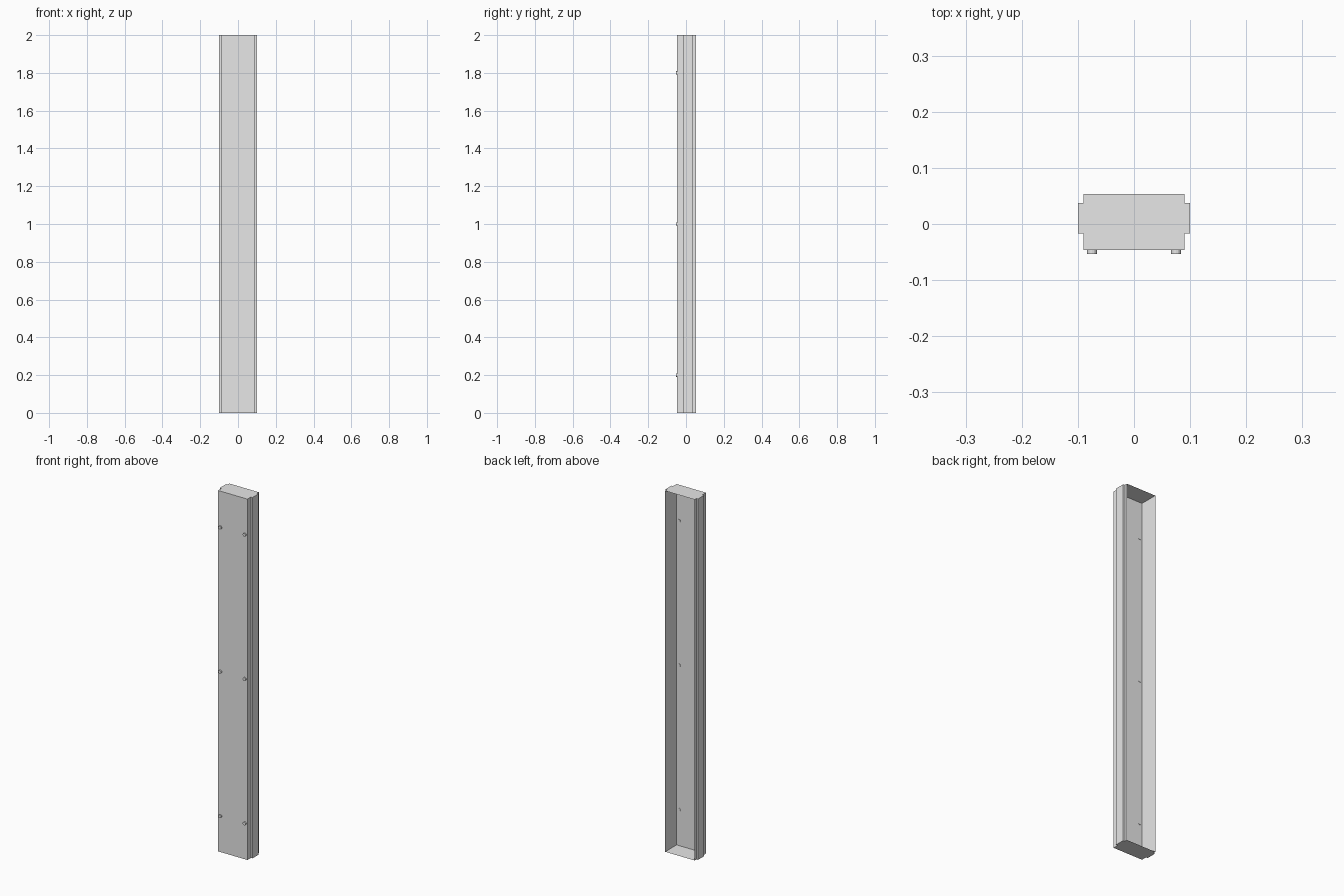
import bpy
import bmesh
from math import pi
from mathutils import Matrix, Vector

cube = bpy.data.objects.get("Cube")
if cube:
    bpy.data.objects.remove(cube, do_unlink=True)

HEIGHT = 2.0
HALF_W = 0.09
FRONT, BACK = -0.0465, 0.0535

grey = bpy.data.materials.new("plain_grey")
grey.use_nodes = True
grey.diffuse_color = (0.8, 0.8, 0.8, 1)
grey.node_tree.nodes["Principled BSDF"].inputs["Base Color"].default_value = (0.8, 0.8, 0.8, 1)


def finish(name, bm):
    mesh = bpy.data.meshes.new(name)
    bm.to_mesh(mesh)
    bm.free()
    mesh.materials.append(grey)
    obj = bpy.data.objects.new(name, mesh)
    bpy.context.collection.objects.link(obj)
    return obj


def open_box(name, low, high, open_side):
    """Sheet box between two corners, without the face towards open_side."""
    low, high = Vector(low), Vector(high)
    bm = bmesh.new()
    bmesh.ops.create_cube(bm, size=1)
    bm.normal_update()
    gone = [f for f in bm.faces if f.normal.dot(Vector(open_side)) > 0.9]
    bmesh.ops.delete(bm, geom=gone, context="FACES")
    bmesh.ops.scale(bm, vec=high - low, verts=bm.verts)
    bmesh.ops.translate(bm, vec=(low + high) / 2, verts=bm.verts)
    return finish(name, bm)


def peg(name, x, z):
    """Short round peg through the front panel."""
    bm = bmesh.new()
    start, end = -BACK, FRONT + 0.002
    place = Matrix.Translation((x, (start + end) / 2, z)) @ Matrix.Rotation(pi / 2, 4, "X")
    bmesh.ops.create_cone(bm, cap_ends=True, segments=16, radius1=0.009,
                          radius2=0.009, depth=end - start, matrix=place)
    return finish(name, bm)


# Tall tray, open at the back
open_box("tray_body", (-HALF_W, FRONT, 0), (HALF_W, BACK, HEIGHT), (0, 1, 0))

# Raised rail along each side, and the pegs on the front
for side, sign in (("left", 1), ("right", -1)):
    xs = sorted((sign * HALF_W, sign * 0.1))
    open_box(side + "_rail", (xs[0], -0.0165, 0), (xs[1], 0.0375, HEIGHT), (-sign, 0, 0))
    for level, z in (("lower", 0.2), ("middle", 1.0), ("upper", 1.8)):
        peg(f"{side}_{level}_peg", sign * 0.075, z)
